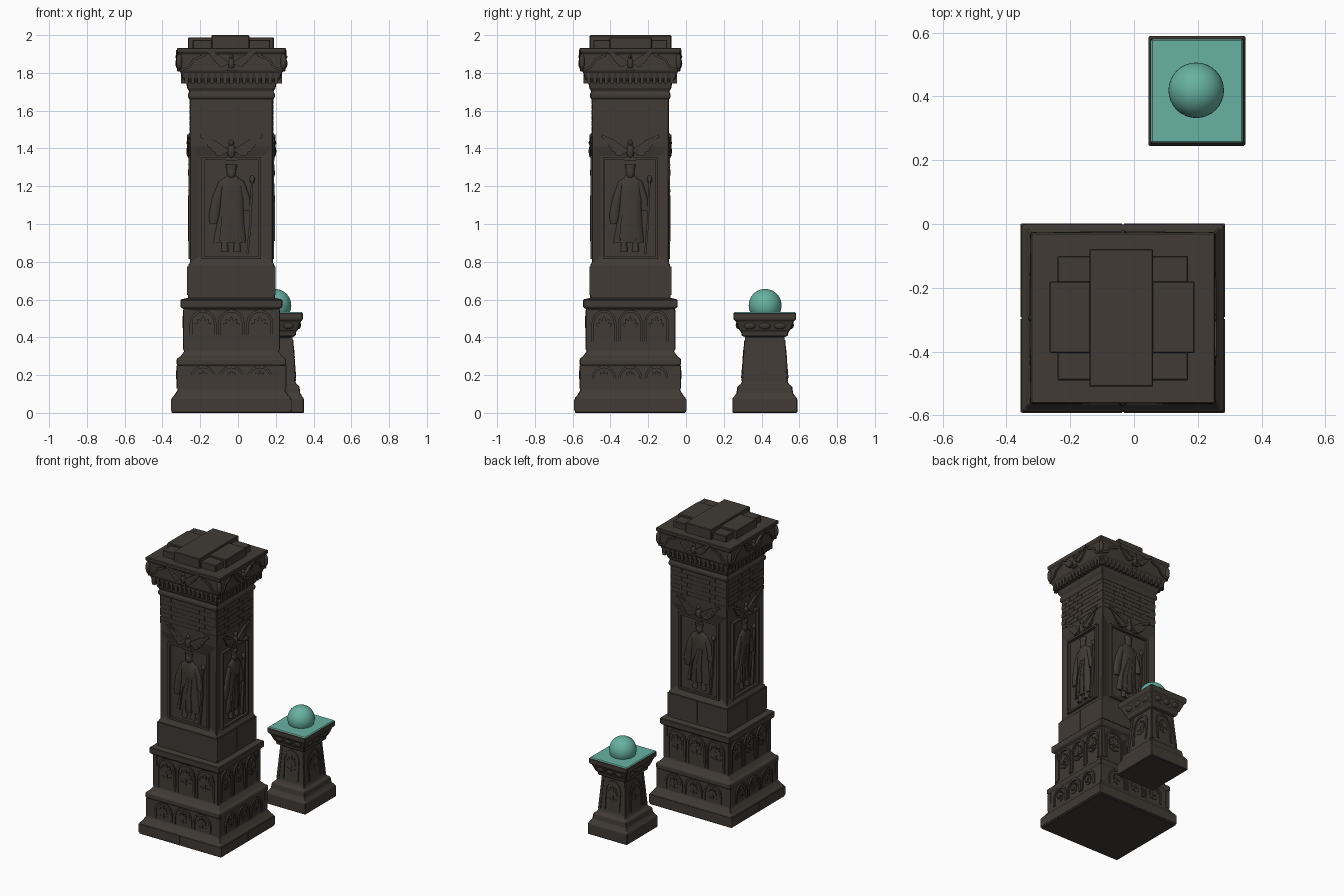
import bpy, bmesh, math
from mathutils import Matrix, Vector

if "Cube" in bpy.data.objects:
    bpy.data.objects.remove(bpy.data.objects["Cube"], do_unlink=True)


def material(name, rgb):
    mat = bpy.data.materials.new(name)
    mat.use_nodes = True
    mat.diffuse_color = (*rgb, 1)
    mat.node_tree.nodes["Principled BSDF"].inputs["Base Color"].default_value = (*rgb, 1)
    return mat


STONE = material("dark_stone", (0.052, 0.043, 0.035))
TEAL = material("teal_glow", (0.135, 0.44, 0.36))
TOWER = Matrix.Translation((-0.035, -0.295, 0)) @ Matrix.Diagonal((1, 0.927, 1, 1))
PEDESTAL = Matrix.Translation((0.197, 0.417, 0)) @ Matrix.Diagonal((0.885, 1, 1, 1))


def finish(name, bm, mat, smooth=False, bevel=0):
    bmesh.ops.recalc_face_normals(bm, faces=bm.faces[:])
    mesh = bpy.data.meshes.new(name)
    bm.to_mesh(mesh)
    bm.free()
    mesh.materials.append(mat)
    obj = bpy.data.objects.new(name, mesh)
    bpy.context.collection.objects.link(obj)
    if bevel:
        mod = obj.modifiers.new("worn_edges", "BEVEL")
        mod.width, mod.segments, mod.limit_method = bevel, 1, "ANGLE"
    if smooth:
        bpy.ops.object.select_all(action="DESELECT")
        obj.select_set(True)
        bpy.context.view_layer.objects.active = obj
        bpy.ops.object.shade_smooth_by_angle(angle=math.radians(40))
    return obj


def bridge(bm, rings):
    n = len(rings[0])
    for low, high in zip(rings, rings[1:]):
        for i in range(n):
            j = (i + 1) % n
            bm.faces.new((low[i], low[j], high[j], high[i]))
    bm.faces.new(rings[0][::-1])
    bm.faces.new(rings[-1])


def stack(name, place, profile, mat=STONE, panel=None):
    """Square masonry from (height, half width) steps, optionally with sunk panels."""
    bm = bmesh.new()
    corners = ((-1, -1), (1, -1), (1, 1), (-1, 1))
    bridge(bm, [[bm.verts.new((x * h, y * h, z)) for x, y in corners] for z, h in profile])
    if panel:
        low, high = panel
        faces = [f for f in bm.faces if abs(f.normal.z) < 2 and
                 abs(f.calc_center_median().z - (low + high) / 2) < 0.01]
        bm.normal_update()
        bmesh.ops.inset_individual(bm, faces=faces, thickness=0.072, depth=-0.014)
        for f in faces:
            for v in f.verts:
                if v.co.z < (low + high) / 2:
                    v.co.z = low + 0.03
    bm.transform(place)
    return finish(name, bm, mat, bevel=0.004)


# Relief helpers: u runs along a wall, d is the distance out from the axis
def plate(bm, outline, d0, d1):
    bridge(bm, [[bm.verts.new((u, -d, z)) for u, z in outline] for d in (d0, d1)])


def box(bm, u0, u1, z0, z1, d0, d1):
    plate(bm, ((u0, z0), (u1, z0), (u1, z1), (u0, z1)), d0, d1)


def strip(bm, path, width, d0, d1):
    pts = [Vector(p) for p in path]
    left, right = [], []
    for i, p in enumerate(pts):
        t = (pts[min(i + 1, len(pts) - 1)] - pts[max(i - 1, 0)]).normalized()
        side = Vector((-t.y, t.x)) * width / 2
        left.append(p + side)
        right.append(p - side)
    plate(bm, left + right[::-1], d0, d1)


def blob(bm, u, d, z, ru, rd, rz):
    m = Matrix.Translation((u, -d, z)) @ Matrix.Diagonal((ru, rd, rz, 1))
    bmesh.ops.create_uvsphere(bm, u_segments=12, v_segments=8, radius=1, matrix=m)


def loft(bm, d, sections, n=14):
    rings = []
    for z, u, ru, rd in sections:
        rings.append([bm.verts.new((u + ru * math.cos(a), -d + rd * math.sin(a), z))
                      for a in (math.tau * i / n for i in range(n))])
    bridge(bm, rings)


def petal(bm, u, z, length, width, angle, d0, d1):
    s, c = math.sin(angle), math.cos(angle)
    shape = ((0, 0), (-0.5, 0.55), (-0.35, 0.85), (0, 1), (0.35, 0.85), (0.5, 0.55))
    plate(bm, [(u + a * width * c + b * length * s, z - a * width * s + b * length * c)
               for a, b in shape], d0, d1)


def leaf(bm, u, z, size, d):
    strip(bm, ((u, z - size * 0.8), (u, z + size * 0.2)), size * 0.2, d - 0.02, d + 0.007)
    for k in range(-3, 4):
        petal(bm, u, z, size * (1 - 0.09 * abs(k)), size * 0.34, k * 0.55,
              d - 0.02, d + 0.01 - 0.001 * abs(k))
    strip(bm, ((u - size * 0.6, z - size * 0.5), (u, z - size * 0.7),
               (u + size * 0.6, z - size * 0.5)), size * 0.16, d - 0.02, d + 0.006)


def arch(bm, u, z0, z1, half, d):
    spring = z1 - half * 1.1
    curve = [(u - half * math.cos(math.pi * i / 8),
              spring + half * math.sin(math.pi * i / 8)) for i in range(9)]
    strip(bm, [(u - half, z0)] + curve + [(u + half, z0)], 0.014, d - 0.02, d + 0.009)


def four_sides(name, place, build, smooth=False, lean=0, z0=0):
    """Build one wall's relief and repeat it around the four walls."""
    bm = bmesh.new()
    build(bm)
    for v in bm.verts:
        v.co.y += lean * (v.co.z - z0)
    geom = bm.verts[:] + bm.edges[:] + bm.faces[:]
    for k in range(1, 4):
        new = bmesh.ops.duplicate(bm, geom=geom)["geom"]
        bmesh.ops.rotate(bm, matrix=Matrix.Rotation(k * math.pi / 2, 3, "Z"),
                         verts=[g for g in new if isinstance(g, bmesh.types.BMVert)])
    bm.transform(place)
    return finish(name, bm, STONE, smooth)


# Tower masonry
stack("tower_base", TOWER, ((0, .317), (.078, .317), (.09, .305), (.12, .285), (.25, .281),
                            (.255, .29), (.285, .29), (.3, .27), (.325, .25), (.545, .246),
                            (.56, .27), (.6, .27), (.608, .235)))
stack("tower_shaft", TOWER, ((.6, .23), (.785, .228), (.795, .22), (1.41, .22), (1.67, .22)),
      panel=(.795, 1.41))
stack("tower_capital", TOWER, ((1.66, .222), (1.67, .23), (1.69, .23), (1.7, .222), (1.72, .234),
                               (1.75, .24), (1.77, .258), (1.8, .268), (1.81, .276), (1.9, .276),
                               (1.91, .289), (1.932, .289)))

# Stepped slabs on top of the tower
for name, x0, x1, y0, y1, top in (("corner_slab", -.24, .17, -.49, -.1, 1.975),
                                  ("wide_slab", -.265, .19, -.405, -.18, 1.988),
                                  ("long_slab", -.14, .06, -.51, -.078, 2)):
    stack(name, Matrix.Translation(((x0 + x1) / 2, (y0 + y1) / 2, 0))
          @ Matrix.Diagonal((x1 - x0, y1 - y0, 1, 1)), ((1.92, .5), (top, .5)))


def blocks(bm):
    for s in (-1, 1):
        box(bm, *sorted((s * .003, s * .233)), .625, .775, .22, .234)
        box(bm, *sorted((s * .003, s * .318)), .012, .07, .3, .32)
    for row in range(7):
        for i in range(5):
            u = -.216 + (i - .5 * (row % 2)) * .0866
            box(bm, max(u, -.218) + .002, min(u + .0866, .218) - .002,
                1.462 + row * .029, 1.488 + row * .029, .21, .222)


def tier_arches(bm):
    for u in (-.15, 0, .15):
        arch(bm, u, .335, .545, .064, .248)
        leaf(bm, u, .45, .062, .248)
        arch(bm, u, .13, .25, .062, .282)
        leaf(bm, u, .18, .045, .282)
    for s in (-1, 1):
        box(bm, s * .237 - .012, s * .237 + .012, .33, .55, .23, .254)
        box(bm, s * .27 - .015, s * .27 + .015, .125, .25, .26, .286)


def wings(bm, z, span, d):
    for s in (-1, 1):
        for k in range(5):
            petal(bm, s * span * (.12 + .1 * k), z + span * .06 * k, span * (.42 + .03 * k),
                  span * .22, s * (1.75 - .2 * k), d - .015, d + .012 - .0015 * k)
        strip(bm, ((s * span * .1, z), (s * span * .55, z + span * .3), (s * span, z + span * .5)),
              span * .1, d - .015, d + .014)
    blob(bm, 0, d, z, span * .13, .018, span * .24)
    blob(bm, 0, d, z + span * .27, span * .08, .018, span * .1)
    plate(bm, ((-span * .2, z - span * .3), (span * .2, z - span * .3), (0, z)), d - .01, d + .008)


def panel_frame(bm):
    strip(bm, ((-.15, .82), (-.15, 1.345)), .014, .2, .226)
    strip(bm, ((.15, .82), (.15, 1.345)), .014, .2, .226)
    strip(bm, ((-.157, 1.345), (.157, 1.345)), .014, .2, .226)
    strip(bm, ((-.157, .822), (.157, .822)), .014, .2, .226)


def robed_figure(bm):
    d = .206
    loft(bm, d, ((.9, -.01, .085, .017), (.93, -.008, .083, .02), (1.0, -.005, .072, .021),
                 (1.1, 0, .063, .022), (1.18, 0, .07, .023), (1.225, 0, .068, .021),
                 (1.245, 0, .035, .016), (1.265, 0, .018, .014)))
    blob(bm, 0, d + .007, 1.272, .024, .018, .032)
    loft(bm, d + .005, ((1.285, 0, .025, .016), (1.315, 0, .031, .018)))
    # Sleeves, hem folds and feet
    loft(bm, d, ((1.0, -.095, .018, .012), (1.05, -.09, .03, .016), (1.14, -.075, .026, .019),
                 (1.22, -.05, .02, .015)))
    loft(bm, d, ((1.07, .085, .022, .016), (1.13, .08, .022, .018), (1.22, .05, .02, .015)))
    for u in (-.06, -.02, .025):
        strip(bm, ((u, .91), (u * .8, 1.03), (u * .4 + .02, 1.15)), .008, d, d + .024)
    for u in (-.035, .03):
        loft(bm, d, ((.855, u, .02, .02), (.875, u, .018, .016), (.92, u, .015, .012)))
    # Staff
    strip(bm, ((.085, .84), (.1, 1.0), (.11, 1.23)), .012, .2, .224)
    blob(bm, .11, d + .006, 1.235, .014, .014, .022)


def capital_relief(bm):
    wings(bm, 1.85, .13, .279)
    for s in (-1, 1):
        blob(bm, s * .276, .276, 1.86, .016, .016, .042)
        strip(bm, ((s * .14, 1.895), (s * .2, 1.87), (s * .225, 1.83), (s * .27, 1.815)),
              .014, .265, .285)
    for i in range(15):
        u = (i - 7) * .034
        box(bm, u - .01, u + .01, 1.745, 1.798, .23, .268)


four_sides("masonry_blocks", TOWER, blocks)
four_sides("tier_arches", TOWER, tier_arches)
four_sides("panel_frame", TOWER, panel_frame)
four_sides("winged_emblem", TOWER, lambda bm: wings(bm, 1.385, .165, .22), True)
four_sides("robed_figure", TOWER, robed_figure, True)
four_sides("capital_relief", TOWER, capital_relief, True)

# Pedestal with its glowing top and orb
stack("pedestal", PEDESTAL, ((0, .172), (.075, .172), (.09, .16), (.105, .15), (.14, .145),
                             (.155, .125), (.17, .12), (.4, .1), (.408, .122), (.43, .126),
                             (.438, .135), (.485, .154), (.495, .166), (.53, .166)))


def pedestal_relief(bm):
    arch(bm, 0, .185, .385, .062, .118)
    leaf(bm, 0, .29, .058, .118)
    for s in (-1, 1):
        strip(bm, ((s * .108, .17), (s * .09, .4)), .018, .1, .124)


def bowl_relief(bm):
    for u in (-.08, 0, .08):
        blob(bm, u, .138, .465, .035, .016, .022)


four_sides("pedestal_relief", PEDESTAL, pedestal_relief, lean=.087, z0=.17)
four_sides("bowl_relief", PEDESTAL, bowl_relief, True)
stack("pedestal_top", PEDESTAL, ((.526, .162), (.534, .162)), TEAL)
orb = bmesh.new()
bmesh.ops.create_uvsphere(orb, u_segments=32, v_segments=20, radius=.087,
                          matrix=Matrix.Translation((.195, .419, .569)))
finish("orb", orb, TEAL, True)
